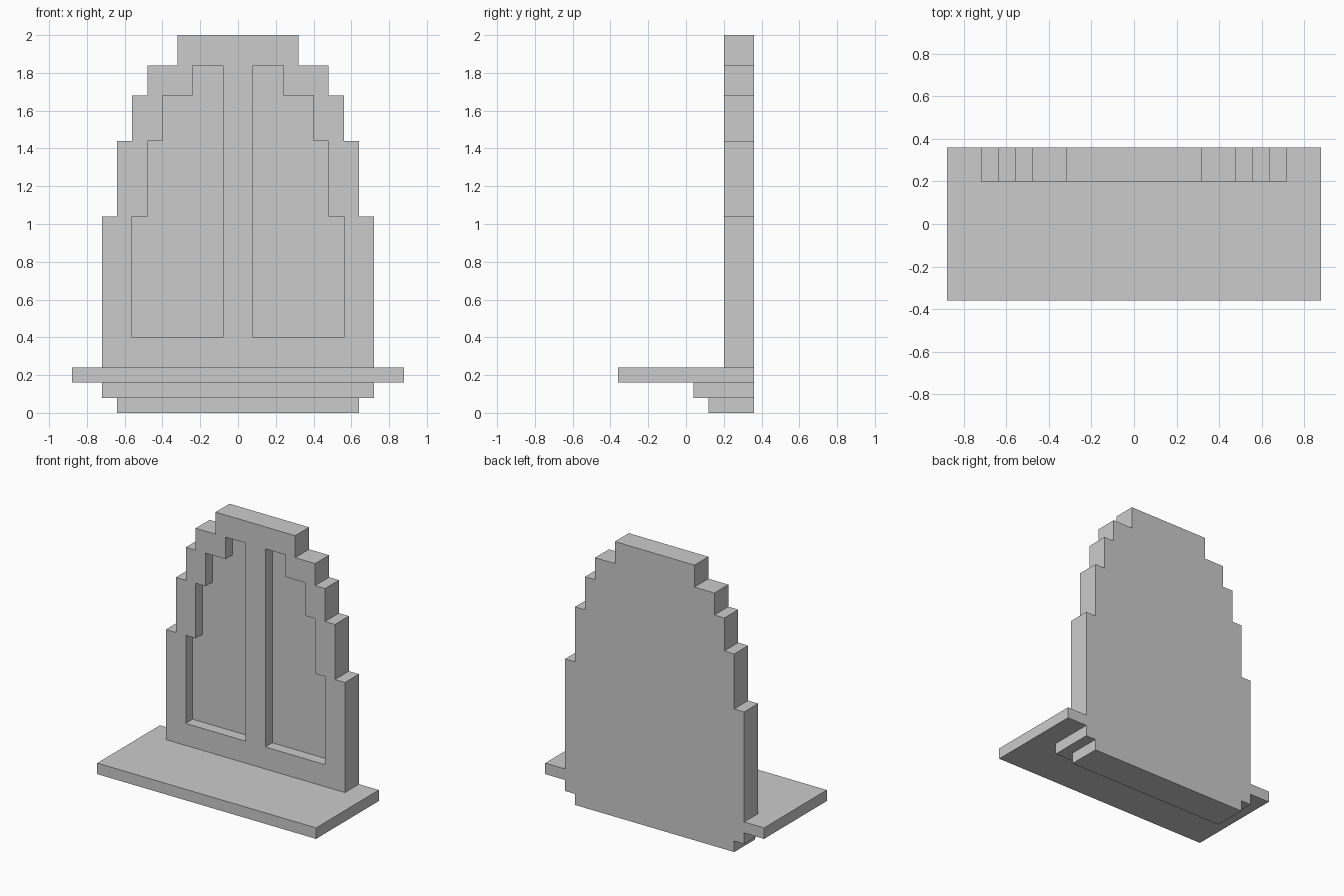
import bpy, bmesh

if "Cube" in bpy.data.objects:
    bpy.data.objects.remove(bpy.data.objects["Cube"])

BACK = 0.36


def prism(name, outline, y0, y1):
    """Extrude an (x, z) outline from y0 to y1."""
    bm = bmesh.new()
    face = bm.faces.new([bm.verts.new((x, y0, z)) for x, z in outline])
    ext = bmesh.ops.extrude_face_region(bm, geom=[face])
    verts = [v for v in ext["geom"] if isinstance(v, bmesh.types.BMVert)]
    bmesh.ops.translate(bm, vec=(0, y1 - y0, 0), verts=verts)
    bmesh.ops.recalc_face_normals(bm, faces=bm.faces)
    mesh = bpy.data.meshes.new(name)
    bm.to_mesh(mesh)
    bm.free()
    obj = bpy.data.objects.new(name, mesh)
    bpy.context.collection.objects.link(obj)
    return obj


def steps(z, tiers):
    """Right-hand staircase edge from (half width, top z) tiers."""
    points = []
    for x, top in tiers:
        points += [(x, z), (x, top)]
        z = top
    return points


def mirrored(points):
    return [(-x, z) for x, z in reversed(points)]


# Sill and the two stepped supports beneath it
for name, half, front, z0, z1 in [
    ("lower_support", 0.64, 0.12, 0.00, 0.08),
    ("upper_support", 0.72, 0.04, 0.08, 0.16),
    ("window_sill", 0.88, -0.36, 0.16, 0.24),
]:
    prism(name, [(-half, z0), (half, z0), (half, z1), (-half, z1)], front, BACK)

# Stepped arch frame
edge = steps(0.24, [(0.72, 1.04), (0.64, 1.44), (0.56, 1.68), (0.48, 1.84), (0.32, 2.0)])
frame = prism("window_frame", edge + mirrored(edge), 0.20, BACK)

# Recessed panes, cut halfway into the frame
pane = steps(0.40, [(0.56, 1.04), (0.48, 1.44), (0.40, 1.68), (0.24, 1.84)])
pane += [(0.08, 1.84), (0.08, 0.40)]
for side, outline in (("right", pane), ("left", mirrored(pane))):
    cutter = prism(side + "_pane_cutter", outline, 0.10, 0.28)
    cutter.hide_render = True
    cutter.hide_viewport = True
    mod = frame.modifiers.new(side + "_pane", "BOOLEAN")
    mod.operation = "DIFFERENCE"
    mod.solver = "EXACT"
    mod.object = cutter
